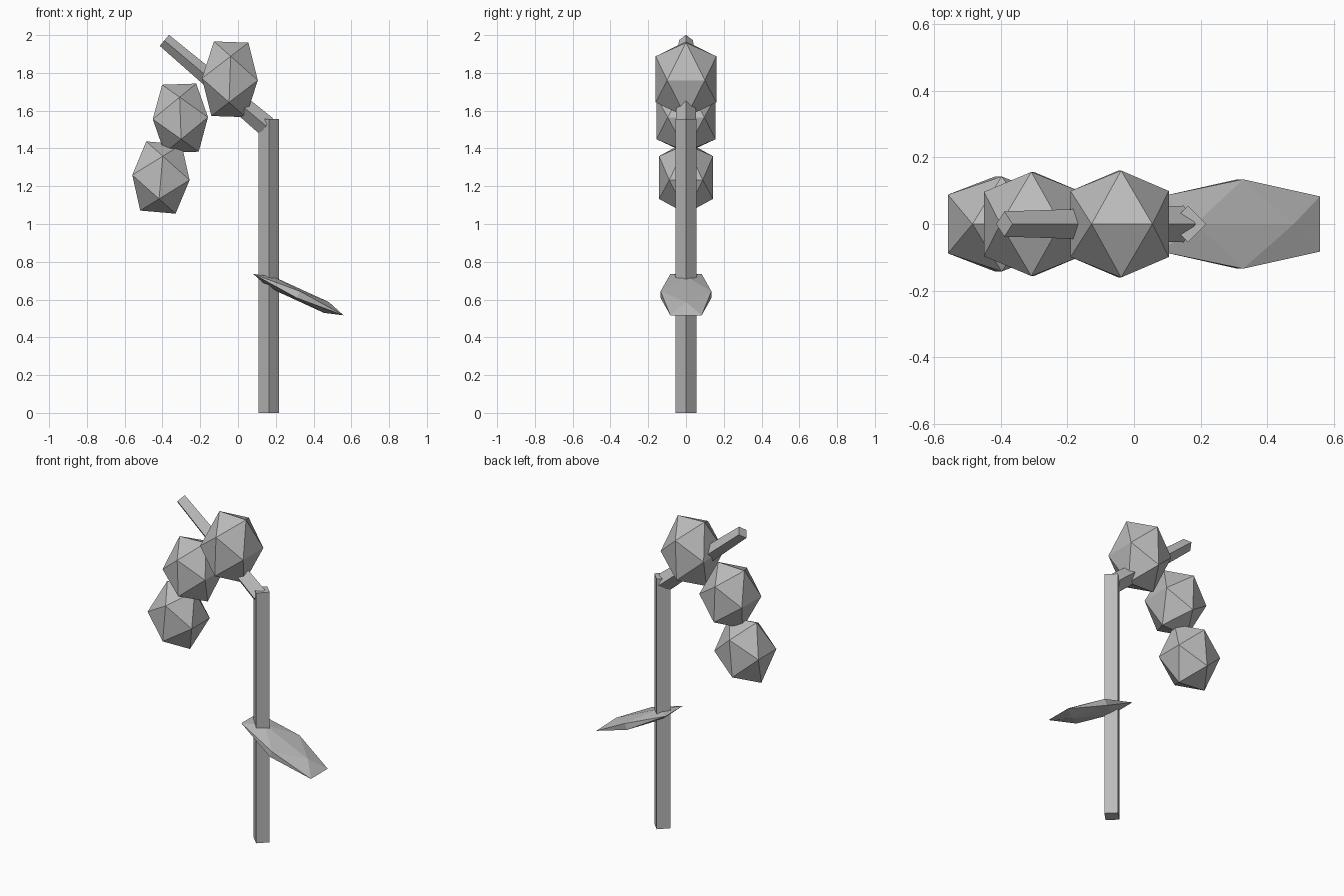
import bpy
import bmesh
from math import radians
from mathutils import Matrix, Vector

cube = bpy.data.objects.get("Cube")
if cube:
    bpy.data.objects.remove(cube)

grey = bpy.data.materials.new("plain_grey")
grey.use_nodes = True
colour = (0.5, 0.5, 0.5, 1)
grey.diffuse_color = colour
grey.node_tree.nodes["Principled BSDF"].inputs["Base Color"].default_value = colour

# Turns an icosphere so that an edge, not a corner, faces each axis
EDGE_UP = Matrix.Rotation(radians(-31.72), 4, 'Y')


def finish(name, bm):
    mesh = bpy.data.meshes.new(name)
    bm.to_mesh(mesh)
    bm.free()
    mesh.materials.append(grey)
    obj = bpy.data.objects.new(name, mesh)
    bpy.context.collection.objects.link(obj)


def pod(name, centre, radii, lean):
    """Faceted twenty-sided ball, stretched and then leaned in the front plane."""
    bm = bmesh.new()
    place = (Matrix.Translation(centre) @ Matrix.Rotation(radians(lean), 4, 'Y')
             @ Matrix.Diagonal((*radii, 1)) @ EDGE_UP)
    bmesh.ops.create_icosphere(bm, subdivisions=1, radius=1, matrix=place)
    finish(name, bm)


def stalk(name, start, end, r_start, r_end):
    """Four-sided rod with its corners on the axes, tapering from start to end."""
    start, end = Vector(start), Vector(end)
    axis = end - start
    side = Vector((0, 1, 0))
    across = axis.cross(side).normalized()
    bm = bmesh.new()
    rings = []
    for p, r in ((start, r_start), (end, r_end)):
        rings.append([bm.verts.new(p + d * r)
                      for d in (across, side, -across, -side)])
    low, high = rings
    for i in range(4):
        j = (i + 1) % 4
        bm.faces.new((low[i], low[j], high[j], high[i]))
    bm.faces.new(low)
    bm.faces.new(high)
    bmesh.ops.recalc_face_normals(bm, faces=bm.faces)
    finish(name, bm)


# Upright stem and the branch leaning from its top
stalk("stem", (0.163, 0, 0), (0.163, 0, 1.555), 0.055, 0.055)
stalk("branch", (0.15, 0, 1.518), (-0.39, 0, 1.972), 0.055, 0.038)

# Hanging buds
pod("upper_bud", (-0.043, 0, 1.766), (0.174, 0.189, 0.232), 2)
pod("middle_bud", (-0.305, 0, 1.56), (0.172, 0.184, 0.212), -2)
pod("lower_bud", (-0.408, 0, 1.246), (0.179, 0.168, 0.216), 5)

# Flat leaf on the stem
pod("leaf", (0.32, 0, 0.626), (0.309, 0.158, 0.037), 24.6)
